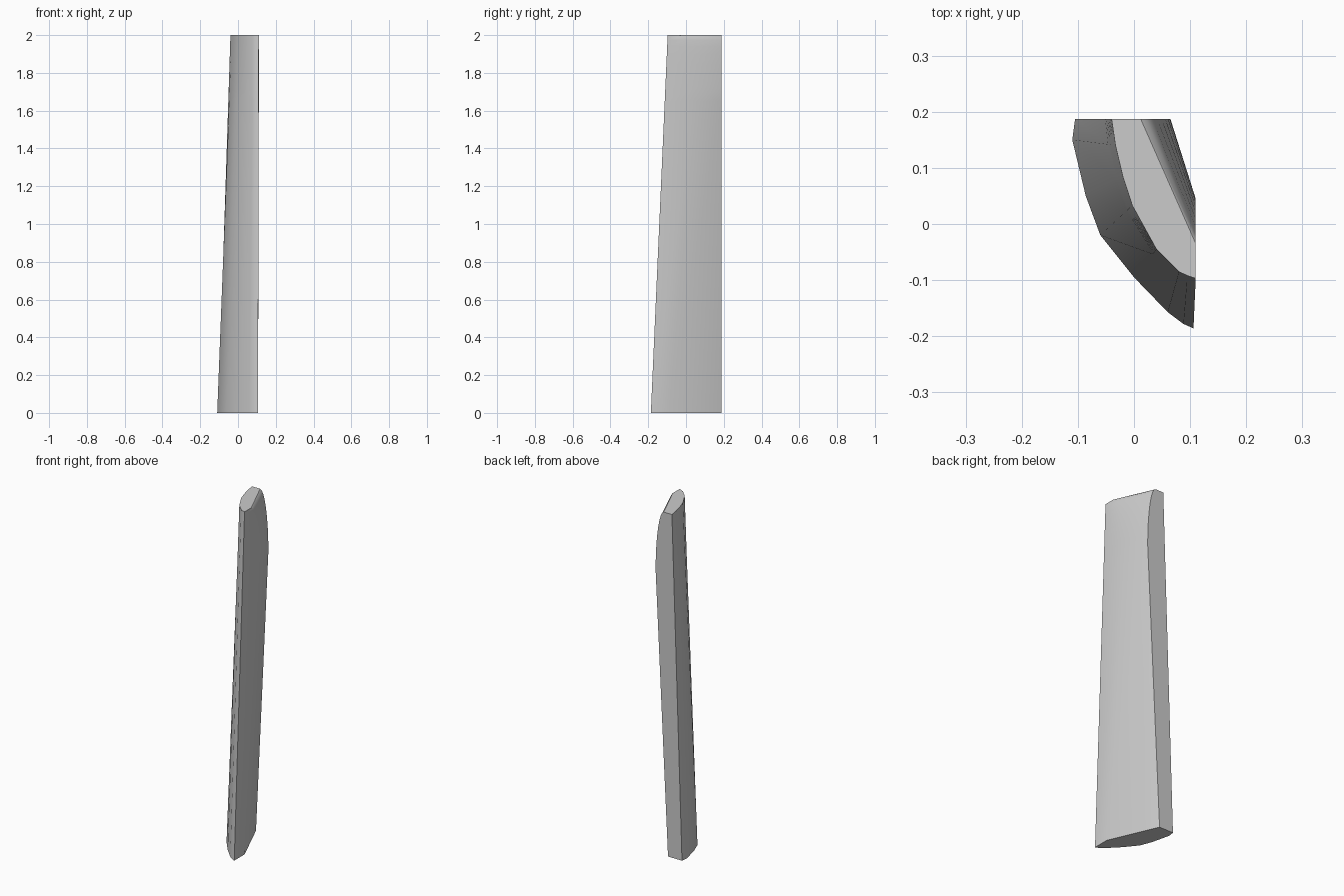
import bpy, bmesh, math

cube = bpy.data.objects.get("Cube")
if cube:
    bpy.data.objects.remove(cube, do_unlink=True)

HEIGHT, SHOULDER, BACK, STEPS = 2.0, 1.65, 0.187, 8

# Curved outer side, from the back corner round to the front corner
OUTER_LOW = [(-0.105, BACK), (-0.11, 0.15), (-0.086, 0.05), (-0.06, -0.02),
             (0, -0.095), (0.06, -0.157), (0.088, -0.178), (0.106, -0.186)]
OUTER_HIGH = [(-0.04, BACK), (-0.033, 0.14), (-0.02, 0.085), (-0.003, 0.033),
              (0.04, -0.045), (0.08, -0.085), (0.095, -0.092), (0.11, -0.097)]
# Inner side: front and back ends of the slanted face
INNER_LOW = [(0.106, -0.09), (-0.015, BACK)]
INNER_WIDE = [(0.11, 0.045), (0.065, BACK)]
INNER_TOP = [(0.11, -0.035), (0.012, BACK)]


def blend(a, b, t):
    return [(p[0] + (q[0] - p[0]) * t, p[1] + (q[1] - p[1]) * t) for p, q in zip(a, b)]


def section(z, inner):
    return [(x, y, z) for x, y in blend(OUTER_LOW, OUTER_HIGH, z / HEIGHT) + inner]


# Straight lower body, then a shoulder rounding over to the top
sections = [section(0, INNER_LOW)]
for i in range(STEPS + 1):
    a = math.pi / 2 * i / STEPS
    z = SHOULDER + (HEIGHT - SHOULDER) * math.sin(a)
    sections.append(section(z, blend(INNER_WIDE, INNER_TOP, 1 - math.cos(a))))

bm = bmesh.new()
rings = [[bm.verts.new(p) for p in s] for s in sections]
count = len(rings[0])
for low, high in zip(rings, rings[1:]):
    for i in range(count):
        j = (i + 1) % count
        bm.faces.new((low[i], low[j], high[j], high[i]))
bm.faces.new(rings[0][::-1])
bm.faces.new(rings[-1])
bmesh.ops.recalc_face_normals(bm, faces=bm.faces)
mesh = bpy.data.meshes.new("tapered_blade")
bm.to_mesh(mesh)
bm.free()

# Plain grey
grey = bpy.data.materials.new("grey")
grey.use_nodes = True
colour = (0.6, 0.6, 0.6, 1)
grey.diffuse_color = colour
grey.node_tree.nodes["Principled BSDF"].inputs["Base Color"].default_value = colour
mesh.materials.append(grey)

blade = bpy.data.objects.new("tapered_blade", mesh)
bpy.context.collection.objects.link(blade)
bpy.ops.object.select_all(action="DESELECT")
blade.select_set(True)
bpy.context.view_layer.objects.active = blade
bpy.ops.object.shade_smooth_by_angle(angle=math.radians(35))
